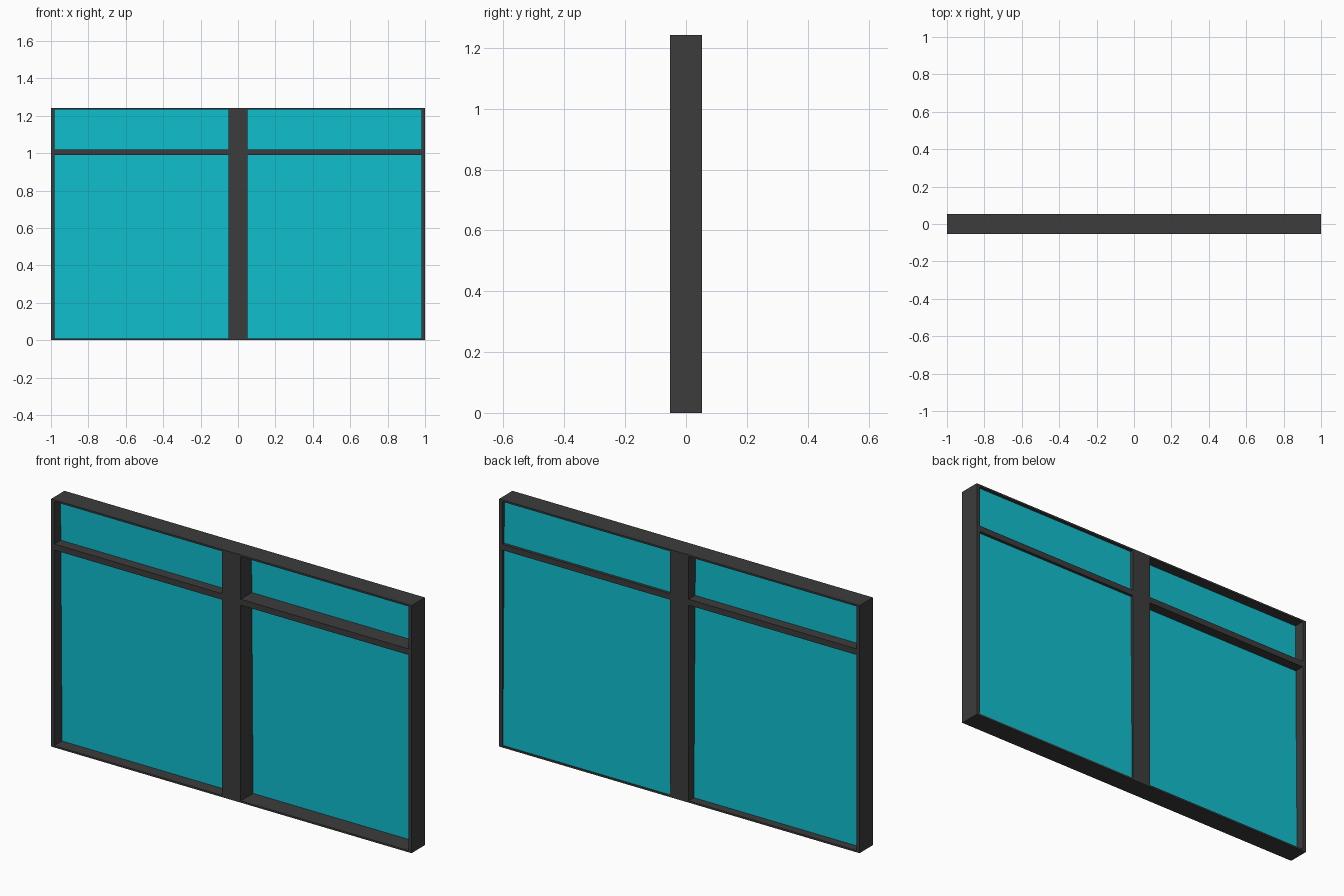
import bpy
from math import atan2

if "Cube" in bpy.data.objects:
    bpy.data.objects.remove(bpy.data.objects["Cube"])

H, D = 1.242, 0.106          # overall height and depth
STILE, RAIL, MULL = 0.018, 0.009, 0.104


def material(name, color):
    m = bpy.data.materials.new(name)
    m.diffuse_color = color
    m.use_nodes = True
    m.node_tree.nodes["Principled BSDF"].inputs["Base Color"].default_value = m.diffuse_color
    return m


dark = material("dark_frame", (0.045, 0.045, 0.045, 1))
cyan = material("cyan_glass", (0.005, 0.52, 0.62, 1))


def box(name, center, size, mat, tilt=0.0):
    bpy.ops.mesh.primitive_cube_add(size=1, location=center)
    o = bpy.context.object
    o.name = name
    o.data.transform(o.matrix_world.to_3x3().to_4x4())
    for v in o.data.vertices:
        v.co.x *= size[0]
        v.co.y *= size[1]
        v.co.z *= size[2]
    o.rotation_euler.x = tilt
    o.data.materials.append(mat)
    return o


# Outer frame: sill and head
for name, z in (("sill", RAIL / 2), ("head", H - RAIL / 2)):
    box(name, (0, 0, z), (2, D, RAIL), dark)

inner_h = H - 2 * RAIL
pane_w = 1 - STILE - MULL / 2

# Side stiles and transom bars, one per side
for side, s in (("left", -1), ("right", 1)):
    box(side + "_stile", (s * (1 - STILE / 2), 0, H / 2), (STILE, D, inner_h), dark)
    box(side + "_transom", (s * (MULL + 2 * pane_w) / 2 - s * pane_w / 2, 0, 1.005),
        (pane_w, D, 0.03), dark)

# Central mullion
box("mullion", (0, 0, H / 2), (MULL, D, inner_h), dark)

# Glass sheets on two staggered planes, leaning slightly
lean = atan2(0.012, inner_h)
for side, s, y in (("left", -1, 0.004), ("right", 1, 0.041)):
    box(side + "_glass", (s * (MULL + pane_w) / 2, y, H / 2),
        (pane_w, 0.003, inner_h), cyan, lean)
